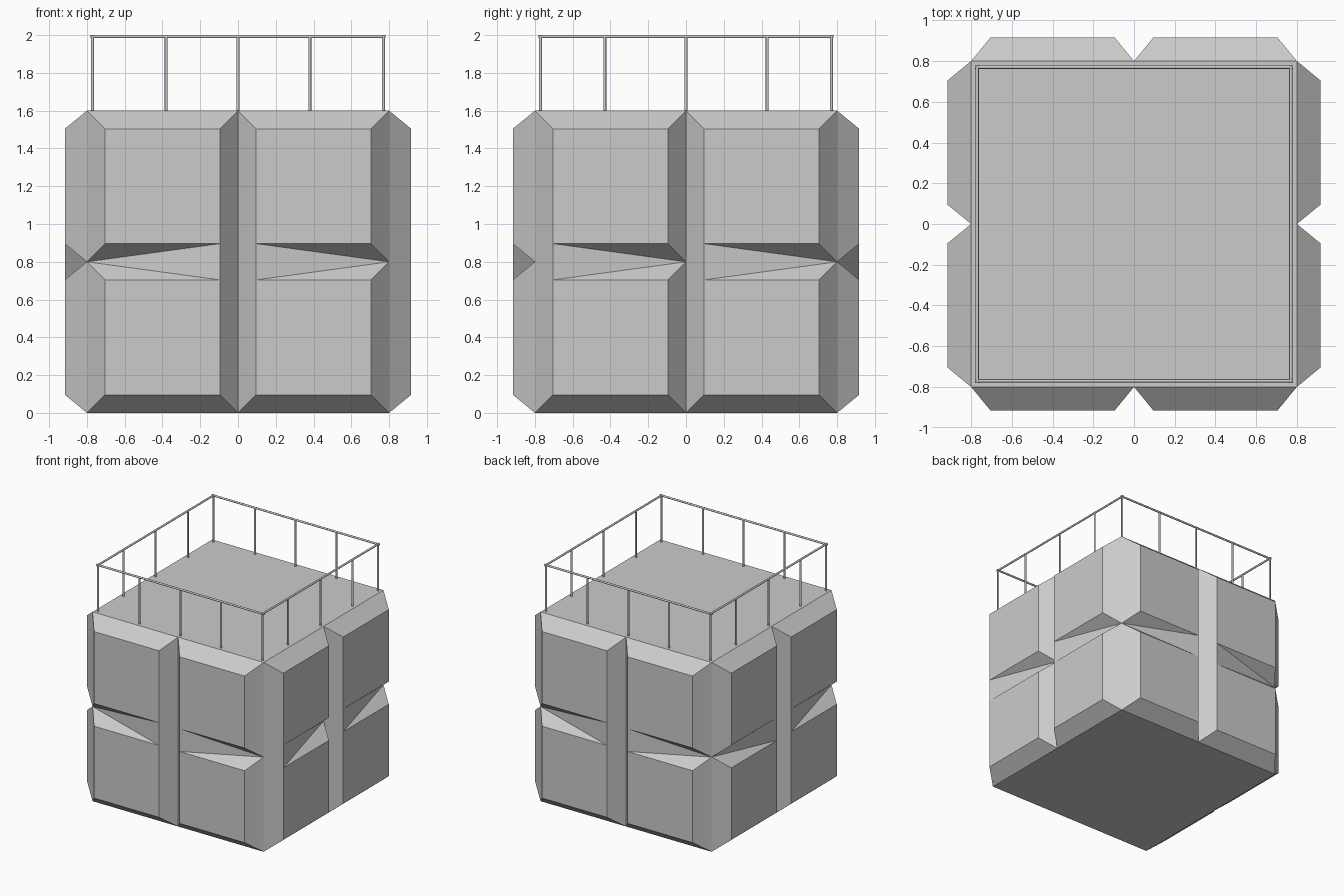
import bpy, bmesh, math
from mathutils import Matrix, Vector

if "Cube" in bpy.data.objects:
    bpy.data.objects.remove(bpy.data.objects["Cube"])

H = 0.8        # half width of the block
OUT = 0.917    # outer plane of the raised panels
IN = 0.096     # bevel inset of each panel


def finish(bm, name):
    bmesh.ops.remove_doubles(bm, verts=bm.verts, dist=0.0005)
    bmesh.ops.recalc_face_normals(bm, faces=bm.faces)
    mesh = bpy.data.meshes.new(name)
    bm.to_mesh(mesh)
    bm.free()
    ob = bpy.data.objects.new(name, mesh)
    bpy.context.collection.objects.link(ob)
    return ob


# Block: four sides, each with two columns of bevelled panels, plus top and bottom
bm = bmesh.new()


def face(rot, *pts):
    bm.faces.new([bm.verts.new(rot @ Vector(p)) for p in pts])


def column(rot, u0, u1, notch_at_start):
    def deep(u, z):
        return (u, -H, z)

    def high(u, z):
        return (u, -OUT, z)

    a, b = u0 + IN, u1 - IN
    for z0 in (0, H):
        z1 = z0 + H
        lo, hi = z0 + IN, z1 - IN
        face(rot, high(a, lo), high(b, lo), high(b, hi), high(a, hi))
        face(rot, deep(u0, z0), high(a, lo), high(a, hi), deep(u0, z1))
        face(rot, deep(u1, z0), high(b, lo), high(b, hi), deep(u1, z1))
    face(rot, deep(u0, 0), deep(u1, 0), high(b, IN), high(a, IN))
    face(rot, deep(u0, 2 * H), deep(u1, 2 * H), high(b, 2 * H - IN), high(a, 2 * H - IN))
    # Tapering notch between lower and upper panel, open at one end only
    if notch_at_start:
        s, t, us, ut = a, b, u0, u1
    else:
        s, t, us, ut = b, a, u1, u0
    tip, far = deep(us, H), deep(ut, H)
    face(rot, tip, high(s, H + IN), high(t, H + IN))
    face(rot, tip, high(t, H + IN), high(t, H - IN))
    face(rot, tip, high(t, H - IN), high(s, H - IN))
    face(rot, far, high(t, H - IN), high(t, H + IN))


for k, first_start in enumerate((True, False, True, True)):
    rot = Matrix.Rotation(k * math.pi / 2, 3, 'Z')
    column(rot, -H, 0, first_start)
    column(rot, 0, H, False)

ring = [(-H, -H), (0, -H), (H, -H), (H, 0), (H, H), (0, H), (-H, H), (-H, 0)]
for z in (0, 2 * H):
    face(Matrix.Identity(3), *[(x, y, z) for x, y in ring])
finish(bm, "panelled_block")


# Railing made of thin round bars
def bar(name, p, q, r=0.008):
    p, q = Vector(p), Vector(q)
    d = q - p
    m = Matrix.Translation((p + q) / 2) @ d.to_track_quat('Z', 'Y').to_matrix().to_4x4()
    bm = bmesh.new()
    bmesh.ops.create_cone(bm, cap_ends=True, segments=12, radius1=r, radius2=r,
                          depth=d.length, matrix=m)
    ob = finish(bm, name)
    for poly in ob.data.polygons:
        poly.use_smooth = len(poly.vertices) == 4


R = 0.77
TOP = 1.992
posts = [(x, s * R) for s in (-1, 1) for x in (-R, -0.38, 0, 0.38, R)]
posts += [(s * R, y) for s in (-1, 1) for y in (-0.43, 0, 0.43)]
for x, y in posts:
    bar("railing_post", (x, y, 1.6), (x, y, TOP))
for s in (-1, 1):
    bar("top_rail", (-R - 0.012, s * R, TOP), (R + 0.012, s * R, TOP))
    bar("top_rail", (s * R, -R - 0.012, TOP), (s * R, R + 0.012, TOP))
